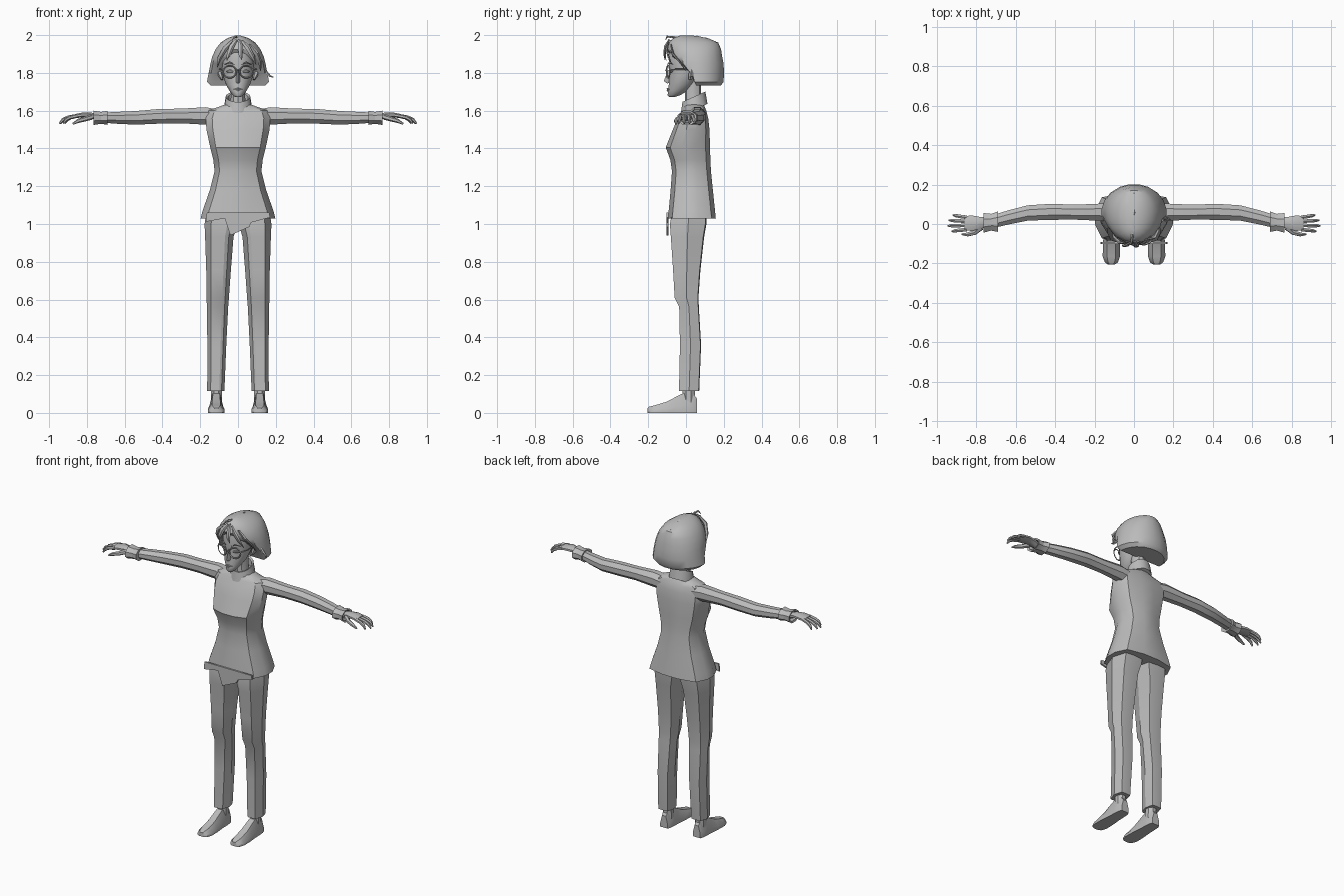
import bpy, bmesh, math
from mathutils import Vector

grey = bpy.data.materials.new("plain grey")
grey.diffuse_color = (0.5, 0.5, 0.5, 1)


def finish(name, bm, angle=35):
    """Turn a bmesh into a named, shaded object."""
    bmesh.ops.recalc_face_normals(bm, faces=bm.faces)
    me = bpy.data.meshes.new(name)
    bm.to_mesh(me)
    bm.free()
    ob = bpy.data.objects.new(name, me)
    bpy.context.collection.objects.link(ob)
    me.materials.append(grey)
    bpy.ops.object.select_all(action='DESELECT')
    ob.select_set(True)
    bpy.context.view_layer.objects.active = ob
    bpy.ops.object.shade_smooth_by_angle(angle=math.radians(angle))
    return ob


def loft(name, rings, s=1, angle=35):
    """Skin a list of equal-length point rings, cap both ends; s=-1 mirrors in x."""
    bm = bmesh.new()
    vs = [[bm.verts.new((p[0] * s, p[1], p[2])) for p in r] for r in rings]
    n = len(vs[0])
    for a, b in zip(vs, vs[1:]):
        for i in range(n):
            j = (i + 1) % n
            bm.faces.new((a[i], a[j], b[j], b[i]))
    bm.faces.new(vs[0])
    bm.faces.new(vs[-1])
    return finish(name, bm, angle)


def oval(z, hw, yf, yb, n=12, power=2.0, turn=0.5):
    """Level superellipse ring from front yf to back yb."""
    pts = []
    for i in range(n):
        a = 2 * math.pi * (i + turn) / n
        c, d = math.cos(a), math.sin(a)
        k = (abs(c) ** power + abs(d) ** power) ** (-1 / power)
        pts.append((hw * c * k, (yf + yb) / 2 + (yb - yf) / 2 * d * k, z))
    return pts


def cross(x, yc, ry, zc, rz, n=8):
    """Upright oval ring at a given x, for limbs running sideways."""
    return [(x, yc + ry * math.cos(2 * math.pi * (i + .5) / n),
             zc + rz * math.sin(2 * math.pi * (i + .5) / n)) for i in range(n)]


def strand(name, pts, radii, n=5, s=1, flat=1.0):
    """Tapered tube along a few points."""
    pts = [Vector(p) for p in pts]
    rings = []
    for i, (p, r) in enumerate(zip(pts, radii)):
        t = (pts[min(i + 1, len(pts) - 1)] - pts[max(i - 1, 0)]).normalized()
        u = t.cross(Vector((0, 1, 0)))
        if u.length < .1:
            u = t.cross(Vector((0, 0, 1)))
        u.normalize()
        w = t.cross(u)
        rings.append([p + u * r * math.cos(2 * math.pi * k / n)
                      + w * r * flat * math.sin(2 * math.pi * k / n) for k in range(n)])
    return loft(name, rings, s)


# tunic: z, half width, front, back, squareness
tunic = [(1.03, .198, -.095, .158, 3.6), (1.07, .188, -.092, .154, 3.4),
         (1.18, .15, -.082, .143, 3.0), (1.28, .125, -.075, .133, 2.8),
         (1.34, .132, -.084, .13, 2.8), (1.405, .148, -.108, .128, 3.0),
         (1.5, .168, -.07, .125, 3.0), (1.56, .172, -.045, .118, 3.0),
         (1.60, .16, -.02, .108, 2.8), (1.622, .10, -.015, .10, 2.2),
         (1.635, .065, -.005, .095, 2.0)]
loft("tunic", [oval(z, w, f, b, 12, p) for z, w, f, b, p in tunic], angle=30)

# uneven front flap below the hem
flap = [(-.165, 1.06), (-.17, 1.012), (-.07, 1.03), (-.04, .94), (.06, .985),
        (.07, 1.008), (.17, 1.035), (.165, 1.06)]
loft("front_flap", [[(x, y, z) for x, z in flap] for y in (-.102, -.092)])

# tilted collar and neck
collar = []
for z, r in ((1.615, .078), (1.65, .072), (1.685, .066), (1.68, .056), (1.64, .055)):
    collar.append([(x, y, q + (y - .04) * .45) for x, y, q in
                   oval(z - .012, r, .042 - r * .95, .042 + r * .95, 12)])
loft("collar", collar)
loft("neck", [oval(1.60, .05, -.01, .09, 10), oval(1.67, .04, -.005, .08, 10),
              oval(1.78, .042, -.01, .08, 10)])

# trousers: z, inner x, outer x, front, back
leg = [(.115, .072, .163, -.037, .07), (.36, .062, .162, -.032, .08),
       (.56, .052, .165, -.036, .068), (.61, .048, .166, -.06, .066),
       (.75, .038, .168, -.068, .076), (.93, .024, .174, -.08, .096),
       (1.0, .004, .177, -.085, .108), (1.08, .0, .165, -.07, .11)]
outline = [(.17, .06), (.3, 0), (.8, 0), (1, .5), (.84, .97), (.5, 1), (.14, .97), (0, .5)]
for s, side in ((1, "left"), (-1, "right")):
    loft(side + "_trouser_leg", [[(a + (b - a) * u, f + (k - f) * v, z) for u, v in outline]
                                 for z, a, b, f, k in leg], s, 25)
    # shoe: y, half width, top height
    shoe = [(.058, .026, .075), (.04, .033, .10), (0, .036, .11), (-.04, .037, .092),
            (-.10, .043, .06), (-.165, .044, .04), (-.195, .033, .033), (-.205, .018, .025)]
    loft(side + "_shoe", [[(.115 + w * u, y, h * v) for u, v in
                           ((-1, 0), (-1, .35), (-.5, 1), (.5, 1), (1, .35), (1, 0))]
                          for y, w, h in shoe], s)
    loft(side + "_ankle", [[(x + .114, y, z) for x, y, z in oval(h, r, -.022, .05, 8)]
                           for h, r in ((.05, .033), (.16, .03))], s)

    # sleeve
    arm = [(.11, .055, .05, 1.565, .045), (.17, .06, .047, 1.572, .05),
           (.30, .06, .041, 1.572, .042), (.42, .062, .044, 1.57, .042),
           (.54, .056, .042, 1.562, .039), (.64, .033, .039, 1.562, .034),
           (.71, .014, .036, 1.563, .029), (.74, .01, .032, 1.563, .026)]
    loft(side + "_sleeve", [cross(*r) for r in arm], s)
    # flared cuff
    cuff = [(.692, .012, .056, 1.562, .04), (.725, .009, .046, 1.562, .034),
            (.765, .006, .054, 1.562, .041), (.762, .006, .042, 1.562, .03),
            (.74, .006, .036, 1.562, .026)]
    loft(side + "_cuff", [cross(*r) for r in cuff], s, 25)
    # palm, fingers and thumb
    palm = [(.74, .008, .026, 1.563, .018), (.78, .006, .032, 1.575, .017),
            (.82, .004, .042, 1.577, .015), (.862, .004, .04, 1.572, .011)]
    loft(side + "_palm", [cross(*r) for r in palm], s)
    for k, (y, tip) in enumerate(((-.028, .925), (-.007, .945), (.014, .94), (.034, .918))):
        m = (.855 + tip) / 2
        strand(f"{side}_finger_{k + 1}",
               [(.85, y, 1.573), (m, y * 1.15, 1.564), (m * .4 + tip * .6, y * 1.25, 1.552),
                (tip, y * 1.35, 1.532)], (.0105, .01, .009, .004), 6, s)
    strand(side + "_thumb", [(.775, -.018, 1.566), (.81, -.044, 1.556), (.845, -.053, 1.546),
                             (.875, -.052, 1.53)], (.014, .013, .011, .005), 6, s)

    # ear, eye, eyebrow
    strand(side + "_ear", [(.084, .02, 1.765), (.094, .03, 1.79), (.098, .038, 1.815),
                           (.088, .035, 1.835)], (.006, .014, .016, .006), 6, s, 1.4)
    strand(side + "_eye", [(.022, -.088, 1.806), (.042, -.083, 1.81), (.062, -.07, 1.806)],
           (.002, .009, .002), 6, s, .5)
    strand(side + "_eyebrow", [(.018, -.097, 1.845), (.045, -.09, 1.855), (.072, -.066, 1.845)],
           (.003, .005, .002), 4, s, .6)

    # glasses rim and arm
    bm = bmesh.new()
    n, c = 14, Vector((.044, -.103, 1.806))
    grid = []
    for i in range(n):
        a = 2 * math.pi * i / n
        row = []
        for j in range(4):
            r = .033 + .004 * math.cos(j * math.pi / 2)
            x = c.x + r * 1.05 * math.cos(a)
            row.append(bm.verts.new((s * x, c.y + .25 * (x - .01)
                                     + .004 * math.sin(j * math.pi / 2), c.z + r * math.sin(a))))
        grid.append(row)
    for i in range(n):
        for j in range(4):
            A, B = grid[i], grid[(i + 1) % n]
            bm.faces.new((A[j], B[j], B[(j + 1) % 4], A[(j + 1) % 4]))
    finish(side + "_glasses_rim", bm)
    strand(side + "_glasses_arm", [(.078, -.088, 1.815), (.092, -.06, 1.818), (.1, .035, 1.82)],
           (.004, .004, .003), 4, s)

strand("glasses_bridge", [(-.012, -.106, 1.812), (0, -.11, 1.816), (.012, -.106, 1.812)],
       (.003,) * 3, 4)

# face: z, half width, front, back
face = [(1.672, .014, -.09, -.06), (1.682, .028, -.098, -.03), (1.705, .045, -.096, .01),
        (1.735, .063, -.093, .04), (1.78, .078, -.09, .07), (1.83, .086, -.09, .1),
        (1.88, .088, -.095, .1), (1.93, .075, -.085, .1)]
loft("face", [oval(z, w, f, b, 14, 2.0, 0) for z, w, f, b in face], angle=50)
loft("nose", [[(-.012, -.085, 1.748), (0, -.1, 1.744), (.012, -.085, 1.748)],
              [(-.014, -.085, 1.757), (0, -.117, 1.757), (.014, -.085, 1.757)],
              [(-.006, -.085, 1.815), (0, -.096, 1.815), (.006, -.085, 1.815)]])
for nm, z in (("upper_lip", 1.716), ("lower_lip", 1.707)):
    strand(nm, [(-.022, -.088, 1.712), (0, -.098, z), (.022, -.088, 1.712)],
           (.002, .006, .002), 5, 1, .8)

# bobbed hair: z, half width, front, back, front cut-off that opens around the face
hair = [(1.732, .145, -.08, .185, .055), (1.752, .166, -.09, .2, .045),
        (1.80, .157, -.09, .203, .022), (1.85, .147, -.095, .2, -.025),
        (1.885, .138, -.1, .193, -.07), (1.925, .12, -.1, .187, -.1),
        (1.96, .093, -.09, .172, -.1), (1.985, .055, -.065, .115, -.1),
        (1.997, .015, -.03, .04, -.1)]
loft("bob_hair", [[(x, max(y, c), q) for x, y, q in oval(z, w, f, b, 20, 2.1)]
                  for z, w, f, b, c in hair], angle=40)
# raised parting along the crown
strand("parting", [(0, -.09, 1.968), (0, -.03, 1.994), (0, .06, 1.993), (0, .16, 1.965)],
       (.003, .009, .008, .002), 5, 1, .5)

# fringe locks
locks = [[(-.01, -.09, 1.975), (-.035, -.108, 1.94), (-.05, -.112, 1.9), (-.06, -.105, 1.865)],
         [(.005, -.09, 1.975), (.012, -.11, 1.94), (.012, -.115, 1.9), (.02, -.112, 1.868)],
         [(.02, -.09, 1.97), (.05, -.104, 1.935), (.075, -.095, 1.89), (.095, -.075, 1.845)],
         [(-.03, -.09, 1.97), (-.07, -.095, 1.93), (-.098, -.07, 1.88), (-.11, -.04, 1.83)],
         [(.06, -.08, 1.95), (.098, -.07, 1.90), (.115, -.035, 1.86), (.12, 0, 1.81)]]
for k, path in enumerate(locks):
    strand(f"fringe_lock_{k + 1}", path, (.008, .015, .012, .002), 5, 1, .45)
# stray locks on top and at the side
strand("top_lock", [(-.01, -.03, 1.985), (-.01, -.07, 1.99), (-.015, -.1, 1.993),
                    (-.03, -.108, 1.975)], (.006, .007, .006, .002), 5)
strand("side_lock", [(.135, .03, 1.83), (.152, .03, 1.80), (.17, .03, 1.782), (.188, .02, 1.778)],
       (.004, .008, .006, .002), 5)
